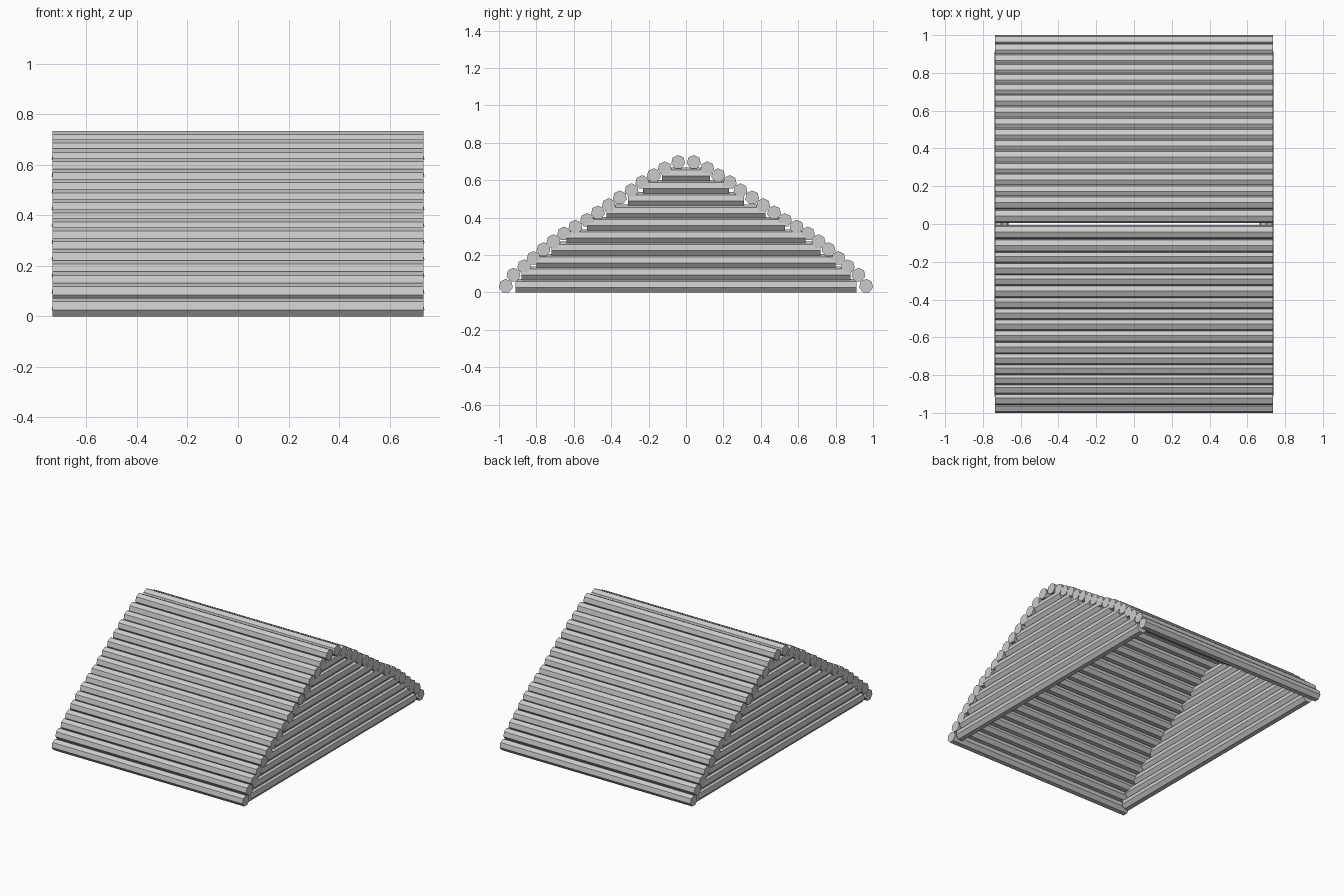
import bpy, bmesh, math

if "Cube" in bpy.data.objects:
    bpy.data.objects.remove(bpy.data.objects["Cube"])

R = 0.038      # log radius
SIDES = 7      # seven-sided logs, one ridge up and one flat face down


def log(name, axis, half, center):
    """Seven-sided capped log lying along the x or y axis."""
    bm = bmesh.new()
    ends = []
    for s in (-half, half):
        ring = []
        for i in range(SIDES):
            a = math.pi / 2 + 2 * math.pi * i / SIDES
            u, w = R * math.cos(a), R * math.sin(a)
            ring.append(bm.verts.new((s, u, w) if axis == 'x' else (u, s, w)))
        bm.faces.new(ring)
        ends.append(ring)
    a, b = ends
    for i in range(SIDES):
        j = (i + 1) % SIDES
        bm.faces.new((a[i], a[j], b[j], b[i]))
    bmesh.ops.recalc_face_normals(bm, faces=bm.faces)
    mesh = bpy.data.meshes.new(name)
    bm.to_mesh(mesh)
    bm.free()
    obj = bpy.data.objects.new(name, mesh)
    obj.location = center
    bpy.context.collection.objects.link(obj)
    return obj


# Roof logs, eave to ridge, slightly steeper near the eaves
roof_y = [.963, .922, .865, .815, .762, .709, .652, .591, .529,
          .471, .413, .354, .291, .234, .172, .114, .042]
roof_z = [.0345, .094, .139, .183, .230, .273, .314, .351, .386,
          .427, .466, .507, .546, .589, .626, .663, .697]
for k, (y, z) in enumerate(zip(roof_y, roof_z)):
    for side, s in (("front", -1), ("back", 1)):
        log(f"{side}_roof_log_{k + 1}", 'x', 0.735, (0, s * y, z))

# Gable logs, shortening towards the ridge at both ends
gable_half = [.912, .88, .80, .72, .64, .48 + .05, .425, .31, .23, .128]
for k, h in enumerate(gable_half):
    for side, s in (("left", -1), ("right", 1)):
        log(f"{side}_gable_log_{k + 1}", 'y', h,
            (s * 0.701, 0, 0.0345 + 0.0662 * k))
